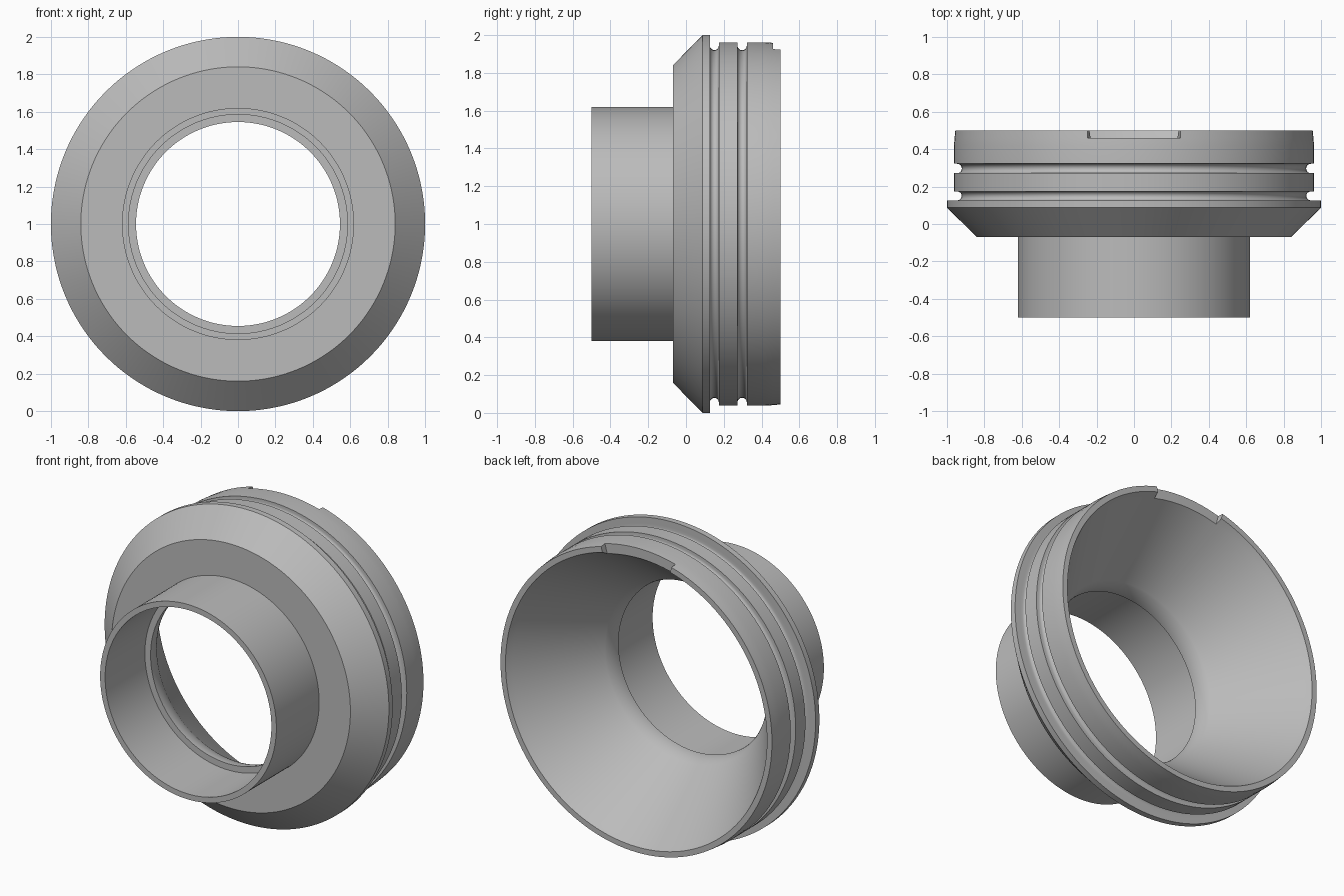
import bpy
import bmesh
from math import sin, cos, pi, radians

cube = bpy.data.objects.get("Cube")
if cube:
    bpy.data.objects.remove(cube)

SEGMENTS = 144
NOTCH_HALF = 6          # notch half width in segments (15 degrees)


def arc(cr, cy, rad, start, end, steps):
    """Points of a circular arc in the (radius, y) plane."""
    angles = [radians(start + (end - start) * i / steps) for i in range(steps + 1)]
    return [(cr + rad * cos(a), cy + rad * sin(a)) for a in angles]


def groove(y0, y1, wall):
    """Round-bottomed groove walked from the back edge y1 to the front edge y0."""
    half = (y1 - y0) / 2
    floor = arc(0.945, (y0 + y1) / 2, half, 90, 270, 10)
    return [(wall, y1)] + floor + [(wall, y0)]


# Closed cross-section; the first four points frame the notched rim
profile = [(0.897, 0.46), (0.92, 0.5), (0.955, 0.5), (0.959, 0.46), (0.962, 0.42)]
profile += groove(0.272, 0.322, 0.962)
profile += groove(0.126, 0.174, 0.962)
# Flange with chamfered front
profile += [(0.962, 0.126), (1.0, 0.126), (1.0, 0.088), (0.84, -0.07)]
# Front tube, then the inner ledge
profile += [(0.62, -0.07), (0.62, -0.5), (0.585, -0.5), (0.585, -0.1)]
# Rounded throat blending into the rear cone
profile += arc(0.745, -0.1, 0.2, 180, 150, 8)

# Drop coincident neighbours
section = []
for p in profile:
    if not section or abs(p[0] - section[-1][0]) + abs(p[1] - section[-1][1]) > 1e-5:
        section.append(p)

# Lathe around the y axis, leaving out the rim over the notch
bm = bmesh.new()
rings = []
for s in range(SEGMENTS):
    a = 2 * pi * (s - NOTCH_HALF) / SEGMENTS
    rings.append([bm.verts.new((r * sin(a), y, 1 + r * cos(a))) for r, y in section])
n = len(section)
for s in range(SEGMENTS):
    a, b = rings[s], rings[(s + 1) % SEGMENTS]
    notched = s < 2 * NOTCH_HALF
    for i in range(n):
        j = (i + 1) % n
        if not (notched and i < 3):
            bm.faces.new((a[i], a[j], b[j], b[i]))
    if notched:
        bm.faces.new((a[0], a[3], b[3], b[0]))
# Radial end walls of the notch
for s in (0, 2 * NOTCH_HALF):
    bm.faces.new(rings[s][:4])
bmesh.ops.delete(bm, geom=[v for v in bm.verts if not v.link_faces], context='VERTS')
bmesh.ops.recalc_face_normals(bm, faces=bm.faces[:])

mesh = bpy.data.meshes.new("adapter_ring")
bm.to_mesh(mesh)
bm.free()
ring = bpy.data.objects.new("adapter_ring", mesh)
bpy.context.collection.objects.link(ring)

# Single grey material
GREY = (0.5, 0.5, 0.5, 1)
mat = bpy.data.materials.new("plain grey")
mat.use_nodes = True
mat.diffuse_color = GREY
mat.node_tree.nodes["Principled BSDF"].inputs["Base Color"].default_value = GREY
mesh.materials.append(mat)

bpy.ops.object.select_all(action='DESELECT')
ring.select_set(True)
bpy.context.view_layer.objects.active = ring
bpy.ops.object.shade_smooth_by_angle(angle=radians(25))
